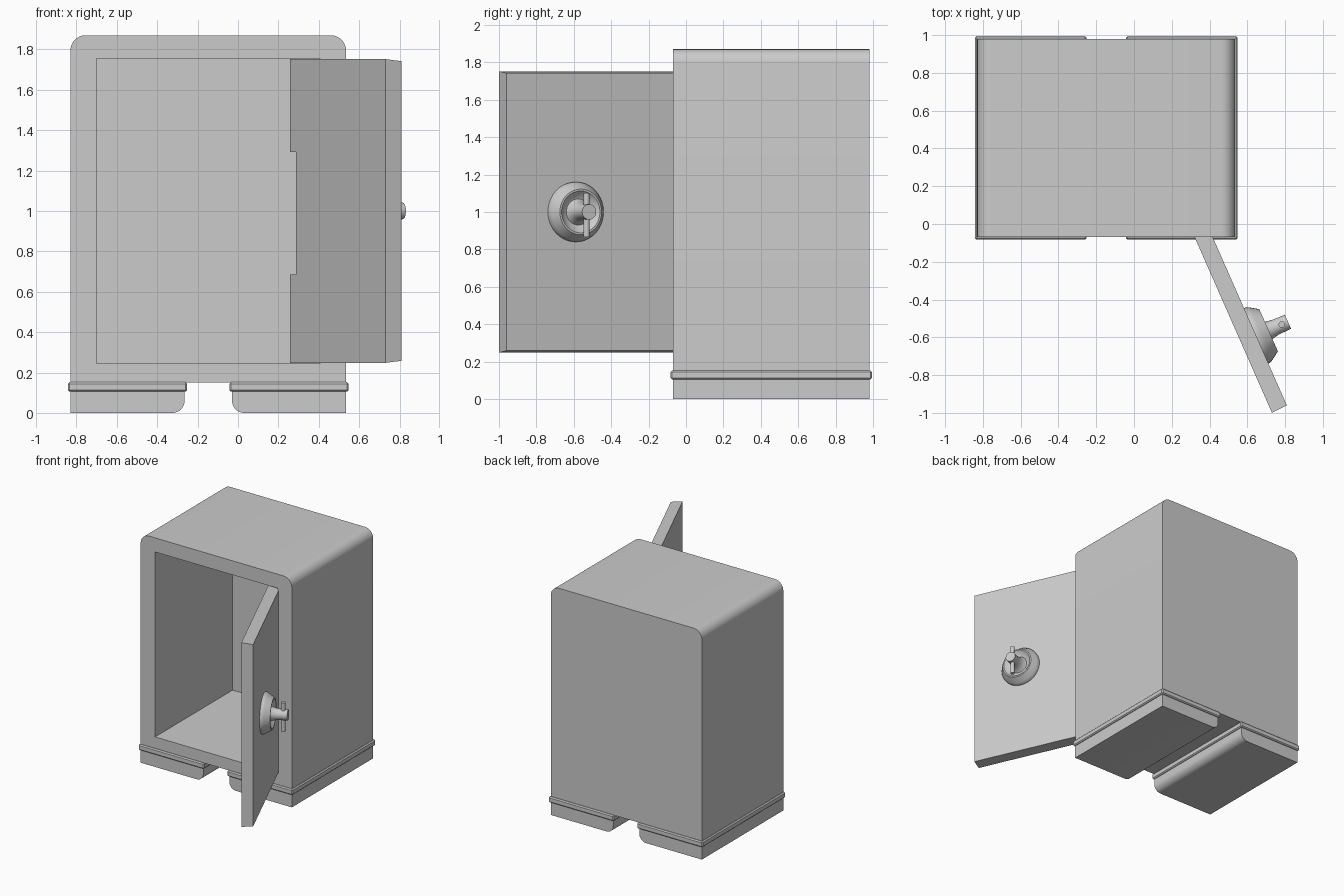
import bpy, bmesh, math
from mathutils import Vector, Matrix

if "Cube" in bpy.data.objects:
    bpy.data.objects.remove(bpy.data.objects["Cube"])

CX = -0.147                       # centre line of the cabinet
Y0, Y1 = -0.07, 0.98              # front and back of the cabinet


def finish(name, bm, smooth=None):
    bmesh.ops.recalc_face_normals(bm, faces=bm.faces)
    me = bpy.data.meshes.new(name)
    bm.to_mesh(me)
    bm.free()
    ob = bpy.data.objects.new(name, me)
    bpy.context.collection.objects.link(ob)
    if smooth:
        bpy.ops.object.select_all(action='DESELECT')
        ob.select_set(True)
        bpy.context.view_layer.objects.active = ob
        bpy.ops.object.shade_smooth_by_angle(angle=math.radians(smooth))
    return ob


def box(name, lo, hi, bevel=0):
    lo, hi = Vector(lo), Vector(hi)
    bm = bmesh.new()
    bmesh.ops.create_cube(bm, size=1, matrix=Matrix.Translation((lo + hi) / 2)
                          @ Matrix.Diagonal((*(hi - lo), 1)))
    if bevel:
        bmesh.ops.bevel(bm, geom=bm.edges[:], offset=bevel, segments=1,
                        affect='EDGES', profile=0.5)
    return finish(name, bm)


def prism(name, pts, y0, y1, smooth=None):
    """Extrude an x-z outline along y."""
    bm = bmesh.new()
    a = [bm.verts.new((x, y0, z)) for x, z in pts]
    b = [bm.verts.new((x, y1, z)) for x, z in pts]
    n = len(pts)
    bm.faces.new(a)
    bm.faces.new(b[::-1])
    for i in range(n):
        bm.faces.new((a[i], a[(i + 1) % n], b[(i + 1) % n], b[i]))
    return finish(name, bm, smooth)


def arc(cx, cz, r, a0, a1, n=8):
    return [(cx + r * math.cos(math.radians(a0 + (a1 - a0) * i / n)),
             cz + r * math.sin(math.radians(a0 + (a1 - a0) * i / n)))
            for i in range(n + 1)]


# Cabinet shell with rounded top edges
XL, XR, TOP, R = -0.83, 0.535, 1.87, 0.075
outline = [(XL, 0.15), (XR, 0.15)] + arc(XR - R, TOP - R, R, 0, 90) \
    + arc(XL + R, TOP - R, R, 90, 180)
body = prism("cabinet_body", outline, Y0, Y1, 30)

# Hollow interior
cutter = box("interior_cutter", (-0.70, -0.3, 0.245), (0.407, 0.93, 1.755))
cutter.hide_render = True
mod = body.modifiers.new("interior", 'BOOLEAN')
mod.operation = 'DIFFERENCE'
mod.solver = 'EXACT'
mod.object = cutter
bpy.context.view_layer.objects.active = body
# move the cut above any smoothing modifier before applying it
bpy.ops.object.modifier_move_to_index(modifier="interior", index=0)
bpy.ops.object.modifier_apply(modifier="interior")
bpy.data.objects.remove(cutter)

# Feet and the trim strips above them, mirrored about the centre line
for side, s in (("left", -1), ("right", 1)):
    foot = [(0.1175, 0.11)] + arc(0.1775, 0.06, 0.06, 180, 270) \
        + [(0.6825, 0), (0.6825, 0.11)]
    prism(side + "_foot", [(CX + s * x, z) for x, z in foot], Y0, Y1, 30)
    xs = sorted((CX + s * 0.105, CX + s * 0.695))
    box(side + "_trim", (xs[0], -0.083, 0.105), (xs[1], 0.994, 0.152), 0.008)

# Door parts are built closed (x = width, y = outward) and swung open together
ANGLE = math.atan2(-0.915, 0.403)
W, T = 1.10, 0.088


def swing(ob):
    ob.matrix_world = Matrix.Translation((0.287, 0.007, 0)) \
        @ Matrix.Rotation(ANGLE, 4, 'Z')


# Door slab, outer face slightly smaller
bm = bmesh.new()
rings = []
for y, e in ((0, 0), (T, 0.010)):
    rings.append([bm.verts.new((x, y, z)) for x, z in
                  ((e, 0.248 + e), (W - e * 0.5, 0.248 + e),
                   (W - e * 0.5, 1.752 - e), (e, 1.752 - e))])
bm.faces.new(rings[0])
bm.faces.new(rings[1][::-1])
for i in range(4):
    j = (i + 1) % 4
    bm.faces.new((rings[0][i], rings[0][j], rings[1][j], rings[1][i]))
swing(finish("door", bm))

# Hinge tabs
for name, z0, z1 in (("lower_hinge", 0.248, 0.685), ("upper_hinge", 1.292, 1.752)):
    swing(box(name, (-0.075, 0, z0), (0.01, T - 0.005, z1)))

# Dial with dished face and flared spindle, turned from one profile
KX, KZ, N = 0.693, 1.0, 40
profile = [(0, -0.01), (0.16, -0.01), (0.16, 0.012), (0.15, 0.03), (0.122, 0.072),
           (0.112, 0.072), (0.085, 0.045), (0.07, 0.04), (0.055, 0.06),
           (0.046, 0.09), (0.042, 0.12), (0.041, 0.184), (0, 0.184)]
bm = bmesh.new()
vs = [bm.verts.new((KX + r, T + h, KZ)) for r, h in profile]
es = [bm.edges.new(p) for p in zip(vs, vs[1:])]
bmesh.ops.spin(bm, geom=vs + es, cent=(KX, T, KZ), axis=(0, 1, 0),
               angle=math.tau, steps=N, use_duplicate=False)
bmesh.ops.remove_doubles(bm, verts=bm.verts, dist=1e-4)
swing(finish("dial", bm, 30))

# Cross bar through the spindle
bm = bmesh.new()
bmesh.ops.create_cone(bm, cap_ends=True, segments=20, radius1=0.017, radius2=0.017,
                      depth=0.235, matrix=Matrix.Translation((KX, T + 0.148, 0.984)))
swing(finish("dial_cross_bar", bm, 30))
